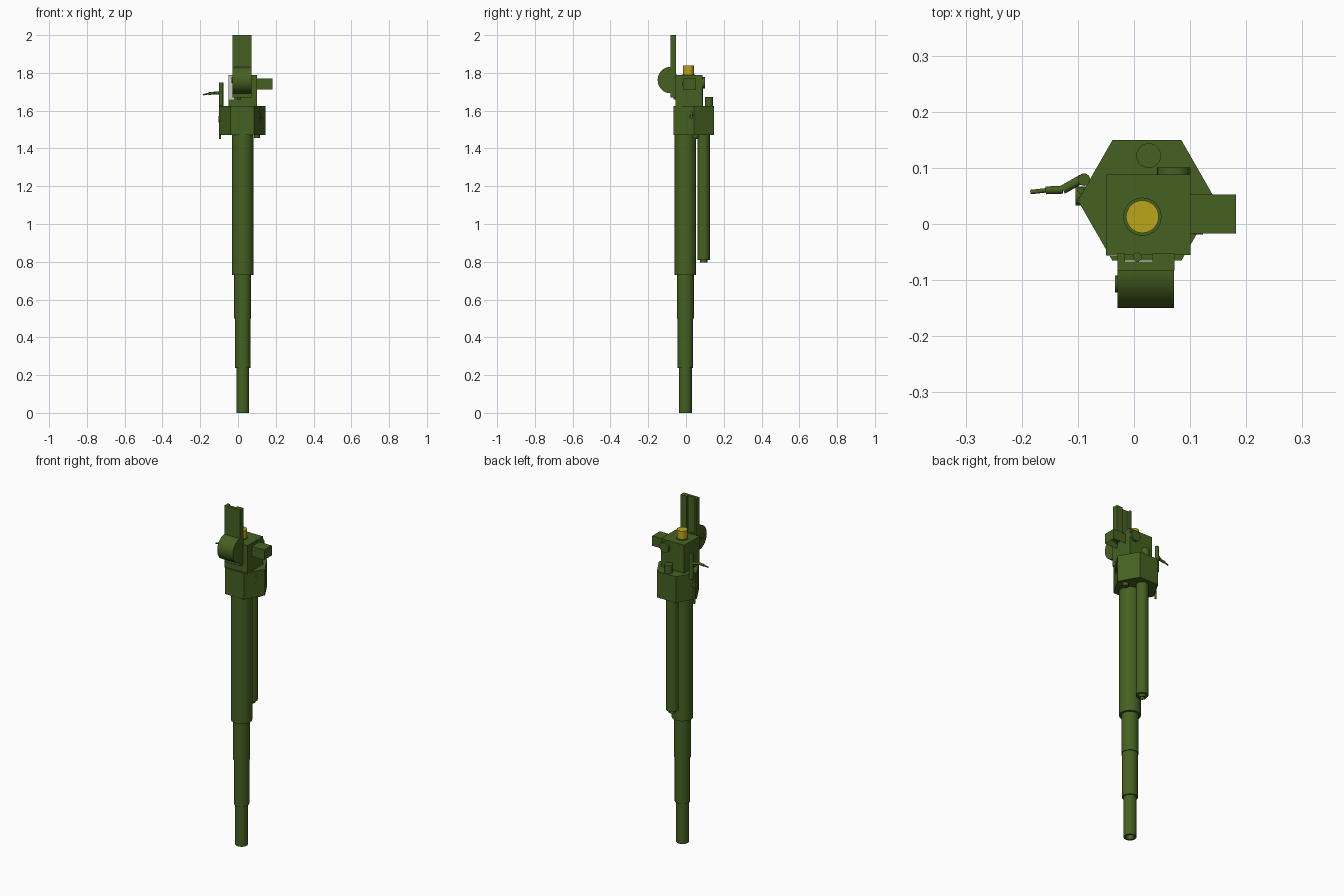
import bpy, bmesh, math
from mathutils import Vector

if "Cube" in bpy.data.objects:
    bpy.data.objects.remove(bpy.data.objects["Cube"])

def material(name, color):
    m = bpy.data.materials.new(name)
    m.diffuse_color = color
    m.use_nodes = True
    m.node_tree.nodes["Principled BSDF"].inputs["Base Color"].default_value = m.diffuse_color
    return m

GREEN = material("olive_paint", (0.06, 0.12, 0.015, 1))
BRASS = material("brass", (0.5, 0.38, 0.01, 1))

def finish(name, bm, mat=GREEN, smooth=False):
    bmesh.ops.recalc_face_normals(bm, faces=bm.faces)
    me = bpy.data.meshes.new(name)
    bm.to_mesh(me)
    bm.free()
    ob = bpy.data.objects.new(name, me)
    bpy.context.collection.objects.link(ob)
    if mat:
        me.materials.append(mat)
    if smooth:
        bpy.ops.object.select_all(action='DESELECT')
        ob.select_set(True)
        bpy.context.view_layer.objects.active = ob
        bpy.ops.object.shade_smooth_by_angle(angle=math.radians(35))
    return ob

def prism(name, outline, z0, z1, mat=GREEN):
    """Extrude an xy outline from z0 to z1."""
    bm = bmesh.new()
    face = bm.faces.new([bm.verts.new((x, y, z0)) for x, y in outline])
    ext = bmesh.ops.extrude_face_region(bm, geom=[face])
    for v in ext['geom']:
        if isinstance(v, bmesh.types.BMVert):
            v.co.z = z1
    return finish(name, bm, mat)

def box(name, x0, x1, y0, y1, z0, z1, mat=GREEN):
    return prism(name, [(x0, y0), (x1, y0), (x1, y1), (x0, y1)], z0, z1, mat)

def rod(name, a, b, r, mat=GREEN, sides=24):
    """Cylinder from point a to point b."""
    a, b = Vector(a), Vector(b)
    bm = bmesh.new()
    bmesh.ops.create_cone(bm, cap_ends=True, segments=sides, radius1=r, radius2=r, depth=(b - a).length)
    ob = finish(name, bm, mat, True)
    ob.rotation_euler = (b - a).to_track_quat('Z', 'Y').to_euler()
    ob.location = (a + b) / 2
    return ob

def lathe(name, profile, x, y, sides=32):
    """Spin (radius, z) points about a vertical axis."""
    bm = bmesh.new()
    vs = [bm.verts.new((r, 0, z)) for r, z in profile]
    es = [bm.edges.new(p) for p in zip(vs, vs[1:])]
    bmesh.ops.spin(bm, geom=vs + es, cent=(0, 0, 0), axis=(0, 0, 1), angle=math.tau, steps=sides)
    bmesh.ops.remove_doubles(bm, verts=bm.verts, dist=1e-5)
    ob = finish(name, bm, GREEN, True)
    ob.location = (x, y, 0)
    return ob

CX, CY = 0.025, -0.003

# Stepped barrel with an open bore at the lower end
lathe("barrel", [(0, 0.6), (0.022, 0.6), (0.022, 0), (0.034, 0), (0.034, 0.238), (0.041, 0.238),
                 (0.041, 0.5), (0.045, 0.5), (0.045, 0.73), (0.057, 0.73), (0.057, 1.48), (0, 1.48)], CX, CY)

# Recoil cylinder behind the barrel, with recessed lower cap
lathe("recoil_cylinder", [(0, 0.815), (0.013, 0.815), (0.013, 0.795), (0.02, 0.795), (0.02, 0.81),
                          (0.033, 0.81), (0.033, 1.48), (0, 1.48)], CX - 0.002, 0.093)
rod("recoil_cylinder_cap", (0.026, 0.122, 1.62), (0.026, 0.122, 1.672), 0.022)

# Hexagonal breech ring with a boss on its front right face
HX, HY, R = 0.023, 0.042, 0.123
hexagon = [(HX + R * math.cos(math.radians(60 * i)), HY + (R + 0.001) * math.sin(math.radians(60 * i))) for i in range(6)]
prism("breech_ring", hexagon, 1.472, 1.625)
n = Vector((math.cos(math.radians(-30)), math.sin(math.radians(-30)), 0))
c = Vector((0.127, 0.011, 1.575))
rod("breech_boss", c - n * 0.01, c + n * 0.003, 0.03)
rod("breech_boss_core", c, c + n * 0.005, 0.016)
rod("lower_stud", (0.1, 0.05, 1.455), (0.1, 0.05, 1.48), 0.016)

# Breech block and brass cartridge
box("breech_block", -0.05, 0.101, -0.055, 0.088, 1.62, 1.788)
box("front_plate", -0.049, -0.02, -0.057, -0.054, 1.66, 1.787, None)
rod("cartridge", (0.015, 0.013, 1.77), (0.015, 0.013, 1.838), 0.029, BRASS, 32)
lathe("chamber_rim", [(0.029, 1.78), (0.029, 1.791), (0.034, 1.791), (0.034, 1.78)], 0.015, 0.013)
rod("rear_boss", (0.071, 0.08, 1.748), (0.071, 0.101, 1.748), 0.03)

# Side bracket with a recessed underside
bm = bmesh.new()
bmesh.ops.create_cube(bm, size=1)
for v in bm.verts:
    v.co = (0.139 + v.co.x * 0.086, 0.018 + v.co.y * 0.07, 1.74 + v.co.z * 0.058)
bm.normal_update()
under = [f for f in bm.faces if f.normal.z < -0.9]
bmesh.ops.inset_region(bm, faces=under, thickness=0.012)
for v in under[0].verts:
    v.co.z += 0.03
finish("side_bracket", bm)
rod("bracket_pin", (0.115, -0.019, 1.742), (0.115, 0, 1.742), 0.008)

# Channelled guard plate rising above the block
prism("guard_plate", [(-0.029, -0.083), (0.072, -0.083), (0.072, -0.053), (0.033, -0.053),
                      (0.033, -0.067), (-0.016, -0.067), (-0.016, -0.053), (-0.029, -0.053)], 1.67, 2.0)
rod("channel_pin", (0.006, -0.059, 1.66), (0.006, -0.059, 1.793), 0.008)

# Half drum on the front of the plate: profile built upright, then laid along x
bm = bmesh.new()
arc = [(-0.082 - 0.068 * math.sin(math.pi * i / 20), 1.762 + 0.07 * math.cos(math.pi * i / 20)) for i in range(21)]
face = bm.faces.new([bm.verts.new((-0.0295, y, z)) for y, z in arc])
ext = bmesh.ops.extrude_face_region(bm, geom=[face])
bmesh.ops.translate(bm, vec=(0.101, 0, 0), verts=[v for v in ext['geom'] if isinstance(v, bmesh.types.BMVert)])
finish("half_drum", bm, GREEN, True)
rod("drum_hub", (-0.034, -0.107, 1.762), (-0.02, -0.107, 1.762), 0.015)

# Left side lever shaft and cranked handle
rod("lever_shaft", (-0.089, 0.079, 1.6), (-0.089, 0.079, 1.75), 0.011)
rod("lever_lower_rod", (-0.095, 0.06, 1.45), (-0.095, 0.06, 1.63), 0.006)
rod("lever_pivot", (-0.104, 0.05, 1.555), (-0.085, 0.05, 1.555), 0.017)
path = [(-0.092, 0.081, 1.693), (-0.127, 0.061, 1.693), (-0.157, 0.06, 1.69), (-0.184, 0.057, 1.684)]
for i, r in enumerate((0.008, 0.007, 0.004)):
    rod(f"lever_handle_{i + 1}", path[i], path[i + 1], r, GREEN, 12)
